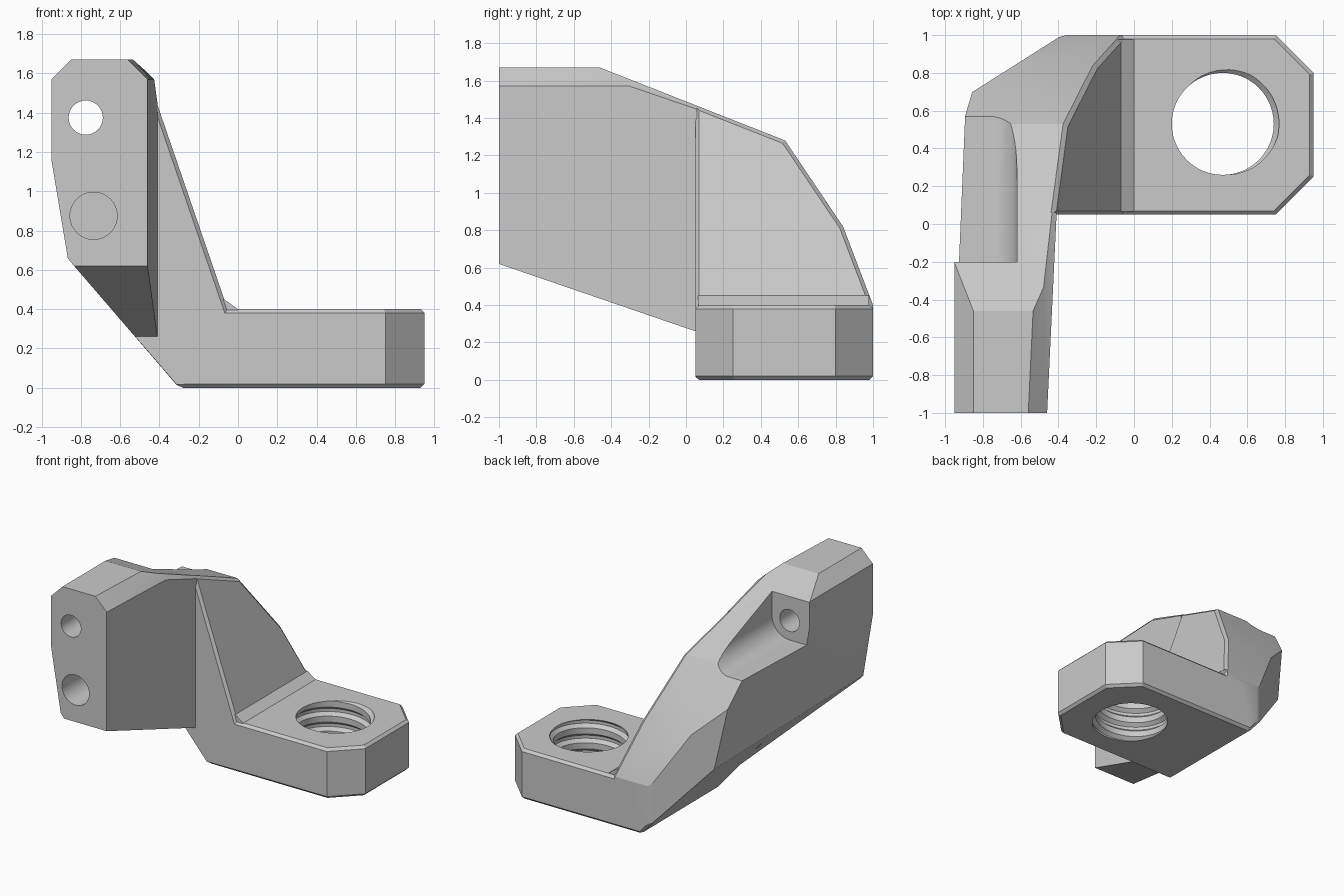
import bpy, bmesh, math
from mathutils import Vector

if "Cube" in bpy.data.objects:
    bpy.data.objects.remove(bpy.data.objects["Cube"], do_unlink=True)

grey = bpy.data.materials.new("plain_grey")
grey.use_nodes = True
grey.diffuse_color = (0.59, 0.59, 0.59, 1)
grey.node_tree.nodes["Principled BSDF"].inputs["Base Color"].default_value = (0.59, 0.59, 0.59, 1)


def finish(bm, name):
    bmesh.ops.recalc_face_normals(bm, faces=bm.faces)
    mesh = bpy.data.meshes.new(name)
    bm.to_mesh(mesh)
    bm.free()
    mesh.materials.append(grey)
    obj = bpy.data.objects.new(name, mesh)
    bpy.context.collection.objects.link(obj)
    return obj


def hull(points):
    """Closed convex solid around the points, with flat faces merged."""
    bm = bmesh.new()
    for p in points:
        bm.verts.new(p)
    bmesh.ops.remove_doubles(bm, verts=bm.verts, dist=1e-4)
    bmesh.ops.convex_hull(bm, input=bm.verts)
    loose = [v for v in bm.verts if not v.link_faces]
    bmesh.ops.delete(bm, geom=loose, context="VERTS")
    bmesh.ops.dissolve_limit(bm, angle_limit=0.01, verts=bm.verts, edges=bm.edges)
    bmesh.ops.recalc_face_normals(bm, faces=bm.faces)
    return bm


def rebuild(bm):
    points = [v.co.copy() for v in bm.verts]
    bm.free()
    return hull(points)


def box(low, high):
    return hull([(x, y, z) for x in (low[0], high[0]) for y in (low[1], high[1])
                 for z in (low[2], high[2])])


def prism(outline, y0, y1):
    """Convex x-z outline, running from y0 to y1."""
    return hull([(x, y, z) for x, z in outline for y in (y0, y1)])


def slice_off(bm, a, b, c, inside):
    """Cut by the plane through three points, keeping the side of `inside`."""
    a, b, c, inside = map(Vector, (a, b, c, inside))
    normal = (b - a).cross(c - a).normalized()
    if normal.dot(inside - a) > 0:
        normal = -normal
    bmesh.ops.bisect_plane(bm, geom=bm.verts[:] + bm.edges[:] + bm.faces[:], dist=1e-5,
                           plane_co=a, plane_no=normal, clear_outer=True)
    return rebuild(bm)


def along_x(p, q):
    return (0, *p), (0, *q), (1, *q)


def along_y(p, q):
    return (p[0], 0, p[1]), (q[0], 0, q[1]), (q[0], 1, q[1])


def along_z(p, q):
    return (*p, 0), (*q, 0), (*q, 1)


def chamfer(bm, rule):
    edges = [e for e in bm.edges if e.calc_face_angle() > 0.4 and rule(*[v.co for v in e.verts])]
    bmesh.ops.bevel(bm, geom=edges, offset=0.02, segments=1, affect="EDGES")
    return rebuild(bm)


def combine(target, other, operation):
    mod = target.modifiers.new(operation, "BOOLEAN")
    mod.operation, mod.solver, mod.object = operation, "EXACT", other
    bpy.context.view_layer.objects.active = target
    bpy.ops.object.modifier_apply(modifier=mod.name)
    bpy.data.objects.remove(other, do_unlink=True)


def arc(x, z, radius, start, end, steps):
    angles = [math.radians(start + (end - start) * i / steps) for i in range(steps + 1)]
    return [(x + radius * math.cos(t), z + radius * math.sin(t)) for t in angles]


# Planes shared by the arm and the web: sloping top, tapered left side, rear corner
shared = [
    along_x((-0.46, 1.67), (0.53, 1.28)),
    along_x((0.53, 1.28), (0.84, 0.82)),
    along_x((0.84, 0.82), (1.0, 0.4)),
    along_y((-0.95, 1.57), (-0.85, 1.67)),
    along_y((-0.86, 0.65), (-0.3, 0)),
    along_z((-0.38, 1.0), (-0.87, 0.69)),
    ((-0.955, -1, 1.19), (-0.865, -1, 0.65), (-0.871, 1, 1.19)),
]

# Arm: long block reaching forward, with a rising underside
arm = box((-0.95, -1, 0), (-0.35, 0.06, 1.67))
arm_planes = [
    ((-0.46, -1, 0), (-0.41, 0.05, 0), (-0.46, -1, 1)),
    along_x((-1, 0.62), (0.05, 0.26)),
    ((-0.56, -1, 1.67), (-0.46, -1, 1.57), (-0.41, 0.05, 1.57)),
    ((-0.48, -0.33, 1.62), (-0.427, -0.3, 1.57), (-0.41, 0.05, 1.45)),
]
for plane in shared + arm_planes:
    arm = slice_off(arm, *plane, (-0.65, -0.3, 0.9))
body = finish(arm, "bracket_body")

# Web: leaning wedge between the arm and the foot
web = box((-0.95, 0.05, 0), (0.05, 1, 1.67))
for plane in shared + [along_y((-0.41, 1.44), (-0.07, 0.45))]:
    web = slice_off(web, *plane, (-0.45, 0.4, 0.6))
web = chamfer(web, lambda p, q: min(p.x, q.x) > -0.43)
combine(body, finish(web, "web"), "UNION")

# Foot: flat plate with clipped corners and chamfered rims
foot = box((-0.2, 0.05, 0), (0.95, 1, 0.4))
for plane in (along_z((0.75, 1), (0.95, 0.8)), along_z((0.75, 0.05), (0.95, 0.25))):
    foot = slice_off(foot, *plane, (0.4, 0.5, 0.2))
foot = chamfer(foot, lambda p, q: abs(p.z - q.z) < 0.01)
combine(body, finish(foot, "foot"), "UNION")

# Small ramp where the web meets the foot
ramp = prism([(-0.15, 0.3), (0, 0.3), (0, 0.4), (-0.07, 0.45), (-0.15, 0.45)], 0.065, 0.978)
combine(body, finish(ramp, "ramp"), "UNION")

# Pocket for the bolt head, open to the rear, top and outer side
pocket_outline = [(-1.2, 1.9), (-1.2, 1.22)] + arc(-0.775, 1.375, 0.155, -90, 0, 12) + [(-0.62, 1.9)]
combine(body, finish(prism(pocket_outline, -0.2, 1.3), "pocket"), "DIFFERENCE")

# Bolt holes in the front of the arm: one through to the pocket, one blind
for x, z, radius, depth_end in ((-0.775, 1.375, 0.087, -0.1), (-0.735, 0.875, 0.12, -0.2)):
    hole = prism(arc(x, z, radius, 0, 352.5, 47), -1.1, depth_end)
    combine(body, finish(hole, "bolt_hole"), "DIFFERENCE")


# Threaded hole: a screw-shaped cutter, swept as one helical strip
def thread_cutter(cx, cy, pitch, turns, start, steps=48):
    profile = [(0.27, 0), (0.27, 0.4), (0.298, 0.6), (0.298, 0.8)]
    bm = bmesh.new()
    count = steps * turns
    rows = []
    for radius, rise in profile:
        row = []
        for k in range(count + 1):
            t = 2 * math.pi * k / steps
            row.append(bm.verts.new((cx + radius * math.cos(t), cy + radius * math.sin(t),
                                     start + pitch * (rise + k / steps))))
        rows.append(row)
    rows.append(rows[0][steps:])
    for lower, upper in zip(rows, rows[1:]):
        for k in range(min(len(lower), len(upper)) - 1):
            bm.faces.new((lower[k], lower[k + 1], upper[k + 1], upper[k]))
    ends = [bm.verts.new((cx, cy, z)) for z in (start - 0.1, start + pitch * (turns + 1))]
    middle = start + pitch * turns / 2
    for e in [e for e in bm.edges if e.is_boundary]:
        a, b = e.verts
        bm.faces.new((a, b, ends[int((a.co.z + b.co.z) / 2 > middle)]))
    return finish(bm, "thread_cutter")


combine(body, thread_cutter(0.47, 0.53, 0.12, 7, -0.172), "DIFFERENCE")

bpy.ops.object.select_all(action="DESELECT")
body.select_set(True)
bpy.context.view_layer.objects.active = body
bpy.ops.object.shade_smooth_by_angle(angle=math.radians(20))
